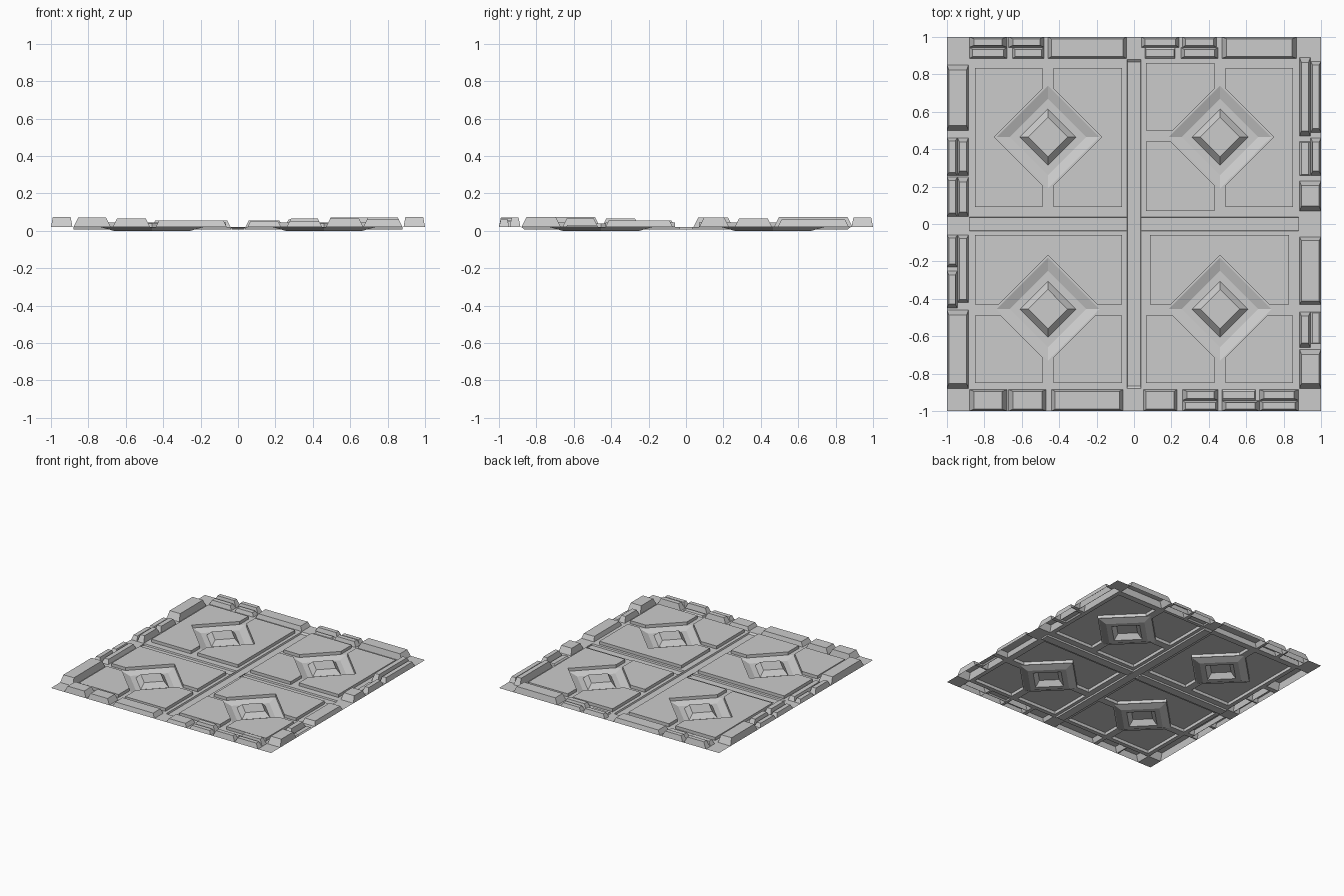
import bpy, bmesh
from mathutils import Vector

cube = bpy.data.objects.get("Cube")
if cube:
    bpy.data.objects.remove(cube, do_unlink=True)

BASE, PANEL, GROOVE, PEAK = 0.02, 0.045, 0.008, 0.04
C, R = 0.46, 0.275          # diamond centre offset and radius

metal = bpy.data.materials.new("plain_grey")
metal.use_nodes = True
metal.diffuse_color = (0.6, 0.6, 0.6, 1)
metal.node_tree.nodes["Principled BSDF"].inputs["Base Color"].default_value = (0.6, 0.6, 0.6, 1)


def finish(name, bm):
    mesh = bpy.data.meshes.new(name)
    bm.to_mesh(mesh)
    bm.free()
    mesh.materials.append(metal)
    obj = bpy.data.objects.new(name, mesh)
    bpy.context.collection.objects.link(obj)
    return obj


def rect(x0, x1, y0, y1, z, dx=0, dy=0):
    return [(x0 + dx, y0 + dy, z), (x1 - dx, y0 + dy, z),
            (x1 - dx, y1 - dy, z), (x0 + dx, y1 - dy, z)]


def diamond(cx, cy, r, z):
    return [(cx, cy - r, z), (cx + r, cy, z), (cx, cy + r, z), (cx - r, cy, z)]


def loft(bm, rings):
    """Open shell through the rings, closed by the last one."""
    loops = [[bm.verts.new(p) for p in ring] for ring in rings]
    for a, b in zip(loops, loops[1:]):
        for i in range(4):
            j = (i + 1) % 4
            bm.faces.new((a[i], a[j], b[j], b[i]))
    bm.faces.new(loops[-1])


# Edge block spans: start, end, depth band, height
FULL, OUT, IN = (0.885, 1), (0.945, 1), (0.885, 0.943)
back = [(-.88, -.68, OUT, .07), (-.88, -.68, IN, .055), (-.67, -.48, OUT, .065),
        (-.65, -.48, IN, .05), (-.46, -.04, FULL, .056), (.04, .24, OUT, .055),
        (.06, .22, IN, .03), (.26, .44, OUT, .05), (.25, .45, IN, .06), (.47, .87, FULL, .07)]
front = [(-.88, -.68, FULL, .07), (-.67, -.47, FULL, .065), (-.44, -.06, FULL, .056),
         (.05, .23, FULL, .05), (.26, .45, OUT, .05), (.26, .45, IN, .065),
         (.47, .67, OUT, .065), (.47, .65, IN, .03), (.67, .88, OUT, .06), (.67, .88, IN, .07)]
left = [(.5, .85, FULL, .075), (.26, .46, OUT, .05), (.26, .46, IN, .065),
        (.04, .25, OUT, .055), (.04, .25, IN, .07), (-.23, -.06, OUT, .05),
        (-.42, -.06, IN, .055), (-.45, -.25, OUT, .065), (-.88, -.46, FULL, .075)]
right = [(.47, .89, IN, .075), (.49, .87, OUT, .06), (.26, .46, OUT, .065),
         (.26, .44, IN, .03), (.07, .23, FULL, .07), (-.43, -.07, FULL, .056),
         (-.66, -.47, IN, .065), (-.64, -.47, OUT, .03), (-.88, -.67, FULL, .075)]


def block_boxes(spans, side, along_x):
    for a, b, (d0, d1), h in spans:
        d0, d1 = sorted((d0 * side, d1 * side))
        end = min(0.03, (h - BASE) * 0.5)
        if along_x:
            yield (a, b, d0, d1), h, end, 0.01
        else:
            yield (d0, d1, a, b), h, 0.01, end


holes = []                   # areas left open in the base sheet
for name, spans, side, along_x in (("back", back, 1, True), ("front", front, -1, True),
                                   ("left", left, -1, False), ("right", right, 1, False)):
    bm = bmesh.new()
    for box, h, dx, dy in block_boxes(spans, side, along_x):
        loft(bm, [rect(*box, BASE), rect(*box, h, dx, dy)])
        holes.append(box)
    finish(name + "_edge_blocks", bm)

# Cross-shaped channel
w, e = 0.038, 0.88
bm = bmesh.new()
for box, dx, dy in (((-w, w, -e, e), .004, .015), ((-e, -w, -w, w), 0, .004), ((w, e, -w, w), 0, .004)):
    loft(bm, [rect(*box, BASE), rect(*box, GROOVE, dx, dy)])
    holes.append(box)
# Open the crossing by dropping the walls inside it
bm.faces.ensure_lookup_table()
inner = [f for f in bm.faces if abs(f.normal.z) < 0.1 and abs(abs(f.calc_center_median().x) - w) < 0.001
         and abs(f.calc_center_median().y) < 0.01]
bm.normal_update()
inner = [f for f in bm.faces if abs(f.normal.z) < 0.1 and abs(f.calc_center_median().y) < 0.01
         and abs(abs(f.calc_center_median().x) - w) < 0.001]
bmesh.ops.delete(bm, geom=inner, context='FACES')
finish("cross_channel", bm)

# Sunken diamonds, each with a raised middle
centres = [(sx * C, C if sy > 0 else -C) for sx in (-1, 1) for sy in (-1, 1)]
centres = [(x, y + 0.005) for x, y in centres]
bm = bmesh.new()
for cx, cy in centres:
    loft(bm, [diamond(cx, cy, r, z) for r, z in
              ((R, BASE), (0.205, 0), (0.15, 0), (0.105, PEAK))])
finish("diamond_recesses", bm)

# Raised panel areas, trimmed by the diamonds
a, m, n, b = 0.065, 0.43, 0.49, 0.85
panels = [(-b, -n, .09, .835), (-m, -a, .09, .835),
          (a, m, .5, .86), (a, m, .07, .44), (n, b, .09, .835),
          (-b, -a, -m, -.06), (-b, -n, -b, -n), (-m, -a, -b, -n),
          (.085, .83, -m, -.06), (a, m, -b, -n), (n, b, -b, -n)]


def inside(p, boxes):
    return any(x0 < p.x < x1 and y0 < p.y < y1 for x0, x1, y0, y1 in boxes)


def in_diamond(p, r):
    return any(abs(p.x - cx) + abs(p.y - cy) < r for cx, cy in centres)


# Flat sheet, sliced along every part outline
sheet = bmesh.new()
sheet.faces.new([sheet.verts.new(p) for p in rect(-1, 1, -1, 1, BASE)])


def slice_sheet(point, normal):
    bmesh.ops.bisect_plane(sheet, geom=sheet.verts[:] + sheet.edges[:] + sheet.faces[:],
                           plane_co=point, plane_no=normal, dist=1e-5)


for x in sorted({v for q in holes + panels for v in q[:2] if abs(v) < 1}):
    slice_sheet((x, 0, 0), (1, 0, 0))
for y in sorted({v for q in holes + panels for v in q[2:] if abs(v) < 1}):
    slice_sheet((0, y, 0), (0, 1, 0))
TRIM = R + 0.012
for cx, cy in centres:
    for r in (R, TRIM):
        for s in (-r, r):
            slice_sheet((cx + s, cy, 0), Vector((1, 1, 0)).normalized())
            slice_sheet((cx + s, cy, 0), Vector((1, -1, 0)).normalized())


def centre(f):
    return f.calc_center_median()


gone = [f for f in sheet.faces if inside(centre(f), holes) or in_diamond(centre(f), R)]
bmesh.ops.delete(sheet, geom=gone, context='FACES')
top = [f for f in sheet.faces if inside(centre(f), panels) and not in_diamond(centre(f), TRIM)]
raised = bmesh.ops.extrude_face_region(sheet, geom=top)["geom"]
bmesh.ops.delete(sheet, geom=[f for f in top if f.is_valid], context='FACES')
for v in raised:
    if isinstance(v, bmesh.types.BMVert):
        v.co.z = PANEL
bmesh.ops.recalc_face_normals(sheet, faces=sheet.faces[:])
if sum(f.normal.z * f.calc_area() for f in sheet.faces) < 0:
    bmesh.ops.reverse_faces(sheet, faces=sheet.faces[:])
finish("base_sheet_with_panels", sheet)
